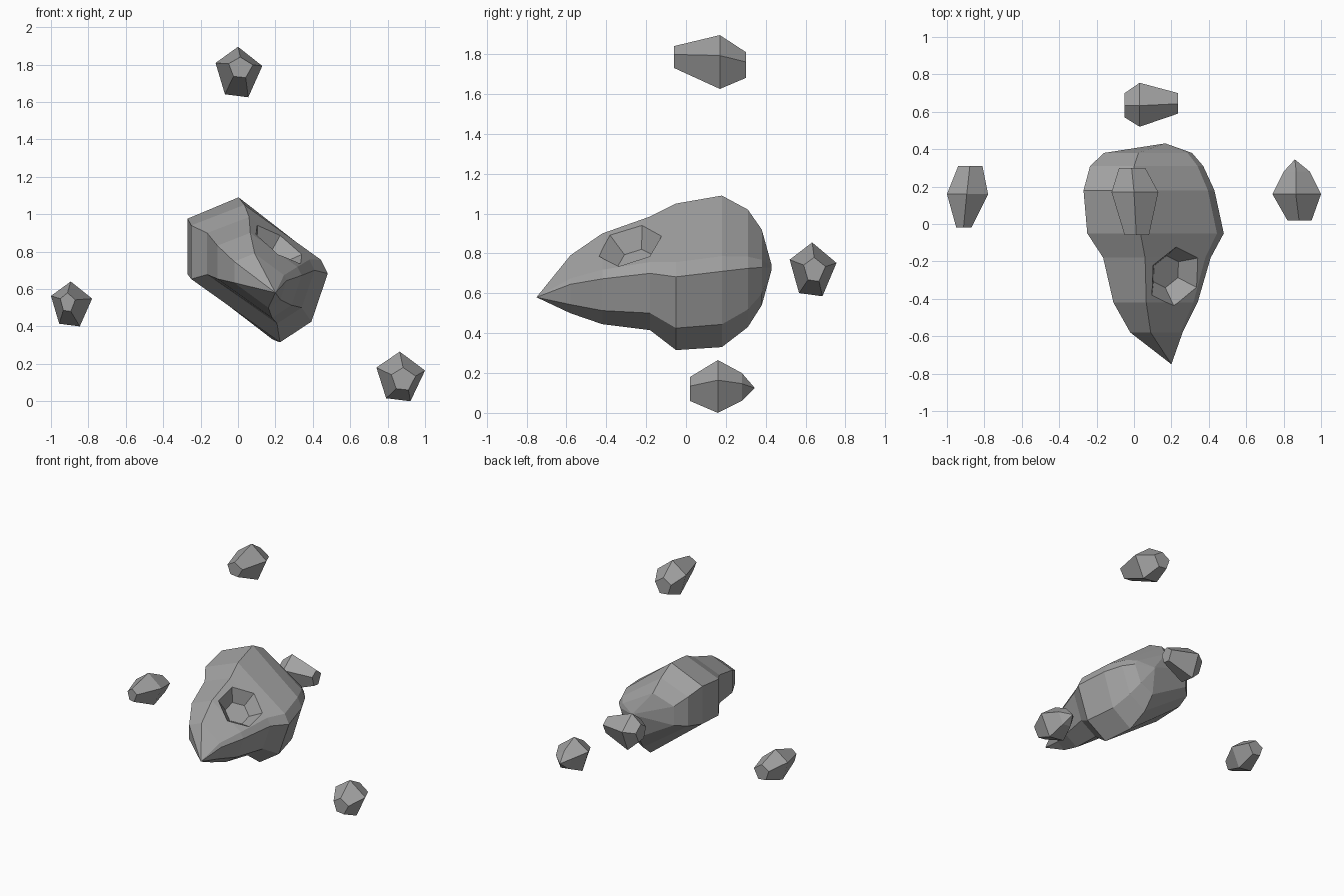
import bpy, bmesh
from mathutils import Vector, Matrix

cube = bpy.data.objects.get("Cube")
if cube:
    bpy.data.objects.remove(cube, do_unlink=True)

stone = bpy.data.materials.new("grey stone")
stone.use_nodes = True
GREY = (0.36, 0.36, 0.36, 1)
stone.diffuse_color = GREY
stone.node_tree.nodes["Principled BSDF"].inputs["Base Color"].default_value = GREY
stone.node_tree.nodes["Principled BSDF"].inputs["Roughness"].default_value = 0.9

# Cross-sections, scaled to fill each ring's box
SLAB = [(0, .85), (.39, 1), (.95, .6), (1, .5), (.88, .15), (.65, 0), (0, .46)]
PENTAGON = [(.48, 1), (1, .62), (.7, 0), (.2, .06), (0, .68)]


def make_object(name, bm):
    bmesh.ops.recalc_face_normals(bm, faces=bm.faces)
    mesh = bpy.data.meshes.new(name)
    bm.to_mesh(mesh)
    bm.free()
    mesh.materials.append(stone)
    obj = bpy.data.objects.new(name, mesh)
    bpy.context.collection.objects.link(obj)
    return obj


def loft_rock(name, section, rings, along_x=False):
    """Rings are (station, low, high, bottom, top); the loft runs along y or x."""
    bm = bmesh.new()
    loops = []
    for s, a0, a1, z0, z1 in rings:
        loop = []
        for u, v in section:
            a, z = a0 + u * (a1 - a0), z0 + v * (z1 - z0)
            loop.append(bm.verts.new((s, a, z) if along_x else (a, s, z)))
        loops.append(loop)
    n = len(section)
    for p, q in zip(loops, loops[1:]):
        for i in range(n):
            j = (i + 1) % n
            bm.faces.new((p[i], p[j], q[j], q[i]))
    bm.faces.new(loops[0])
    bm.faces.new(loops[-1])
    bmesh.ops.remove_doubles(bm, verts=bm.verts, dist=0.002)
    return make_object(name, bm)


# Large rock: pointed at the front, blunt at the back
big = loft_rock("large_rock", SLAB, [
    (-.75, .2, .2, .58, .58),
    (-.58, -.02, .26, .50, .79),
    (-.42, -.11, .34, .445, .90),
    (-.18, -.165, .41, .415, .985),
    (-.05, -.25, .48, .315, 1.05),
    (.18, -.27, .43, .33, 1.09),
    (.31, -.235, .37, .43, 1.02),
    (.38, -.16, .31, .54, .92),
    (.43, .16, .17, .72, .74),
])

# Crater sunk into the sloping upper face
bm = bmesh.new()
bmesh.ops.create_cone(bm, cap_ends=True, segments=6, radius1=.09, radius2=.2, depth=.13)
normal = Vector((.69, -.35, 1)).normalized()
place = Matrix.Translation(Vector((.22, -.28, .837)) - normal * .025)
bm.transform(place @ normal.to_track_quat('Z', 'Y').to_matrix().to_4x4())
cutter = make_object("crater_cutter", bm)
cutter.hide_render = True
cut = big.modifiers.new("crater", 'BOOLEAN')
cut.operation = 'DIFFERENCE'
cut.solver = 'EXACT'
cut.object = cutter
bpy.context.view_layer.objects.active = big
bpy.ops.object.modifier_apply(modifier=cut.name)
bpy.data.objects.remove(cutter, do_unlink=True)

# Small rocks floating around it
loft_rock("top_rock", PENTAGON, [
    (-.06, -.05, .08, 1.73, 1.84), (.17, -.12, .13, 1.625, 1.895), (.30, -.08, .06, 1.68, 1.81)])
loft_rock("right_rock", PENTAGON, [
    (-.02, -.95, -.87, .48, .58), (.16, -1, -.78, .4, .64), (.31, -.94, -.81, .45, .57)])
loft_rock("left_rock", PENTAGON, [
    (.02, .82, .95, .06, .18), (.16, .74, 1, 0, .265),
    (.28, .8, .94, .06, .2), (.345, .86, .86, .125, .125)])
loft_rock("back_rock", PENTAGON, [
    (-.05, .57, .70, .66, .79), (.03, .52, .755, .585, .855), (.235, .59, .70, .66, .78)],
    along_x=True)
